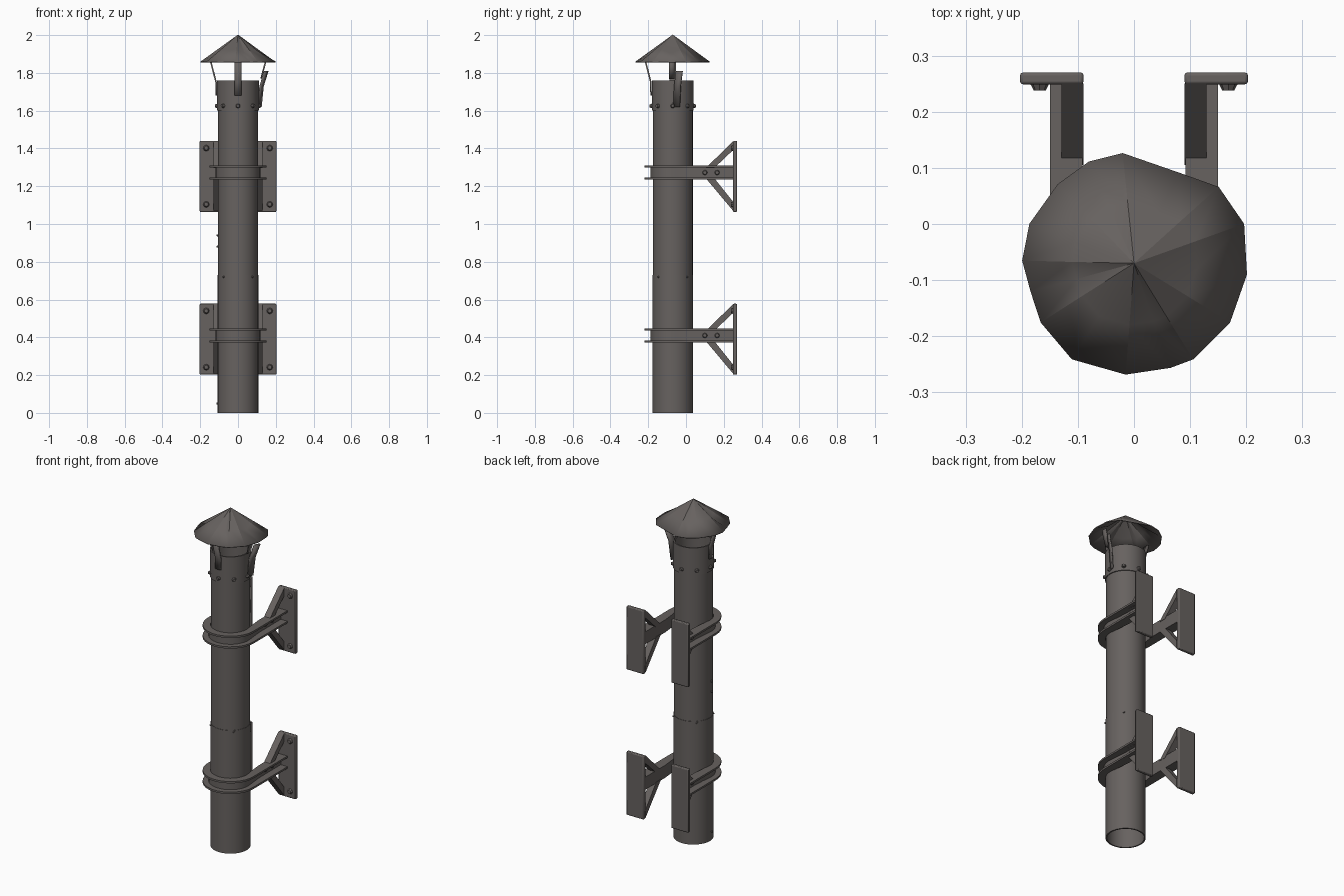
import bpy, bmesh, math
from mathutils import Vector

if "Cube" in bpy.data.objects:
    bpy.data.objects.remove(bpy.data.objects["Cube"])

AXIS_Y = -0.07
steel = bpy.data.materials.new("weathered_steel")
steel.use_nodes = True
COLOUR = (0.135, 0.122, 0.116, 1)
steel.diffuse_color = COLOUR
steel.node_tree.nodes["Principled BSDF"].inputs["Base Color"].default_value = COLOUR


def finish(name, bm, smooth=35, bevel=0, solid=0):
    bmesh.ops.recalc_face_normals(bm, faces=bm.faces)
    mesh = bpy.data.meshes.new(name)
    bm.to_mesh(mesh)
    bm.free()
    mesh.materials.append(steel)
    ob = bpy.data.objects.new(name, mesh)
    bpy.context.collection.objects.link(ob)
    if solid:
        m = ob.modifiers.new("thickness", "SOLIDIFY")
        m.thickness, m.offset = solid, 0
    if bevel:
        m = ob.modifiers.new("bevel", "BEVEL")
        m.width, m.segments = bevel, 2
    bpy.ops.object.select_all(action="DESELECT")
    ob.select_set(True)
    bpy.context.view_layer.objects.active = ob
    if smooth:
        bpy.ops.object.shade_smooth_by_angle(angle=math.radians(smooth))
    return ob


def loft(name, rings, closed_path=False, caps=False, **kw):
    """Skin equal-length closed rings of points."""
    bm = bmesh.new()
    vs = [[bm.verts.new(p) for p in r] for r in rings]
    n = len(rings[0])
    pairs = list(zip(vs, vs[1:])) + ([(vs[-1], vs[0])] if closed_path else [])
    for a, b in pairs:
        for i in range(n):
            j = (i + 1) % n
            bm.faces.new((a[i], a[j], b[j], b[i]))
    if caps:
        bm.faces.new(vs[0])
        bm.faces.new(vs[-1])
    return finish(name, bm, **kw)


def polar(r, deg, z):
    a = math.radians(deg)
    return Vector((r * math.cos(a), AXIS_Y + r * math.sin(a), z))


def tube(name, r, wall, z0, z1, sides=32):
    section = [(r, z0), (r, z1), (r - wall, z1), (r - wall, z0)]
    step = 360 / sides
    return loft(name, [[polar(q, k * step, z) for q, z in section]
                       for k in range(sides)], closed_path=True)


def stud(name, pos, direction, r, length):
    """Round-headed bolt pointing along a direction."""
    bm = bmesh.new()
    bmesh.ops.create_cone(bm, cap_ends=True, segments=8, radius1=r, radius2=r * 0.6, depth=length)
    rot = Vector((0, 0, 1)).rotation_difference(direction).to_matrix().to_4x4()
    bmesh.ops.transform(bm, matrix=rot, verts=bm.verts)
    bmesh.ops.translate(bm, vec=pos, verts=bm.verts)
    finish(name, bm)


def strip(name, path, width_vec, thick=0.008):
    bm = bmesh.new()
    w = Vector(width_vec) / 2
    rows = [(bm.verts.new(Vector(p) - w), bm.verts.new(Vector(p) + w)) for p in path]
    for a, b in zip(rows, rows[1:]):
        bm.faces.new((a[0], a[1], b[1], b[0]))
    finish(name, bm, solid=thick)


def box(name, x0, x1, y0, y1, z0, z1, bevel=0.0):
    bm = bmesh.new()
    bmesh.ops.create_cube(bm, size=1)
    for v in bm.verts:
        v.co = ((x0 + x1) / 2 + v.co.x * (x1 - x0), (y0 + y1) / 2 + v.co.y * (y1 - y0),
                (z0 + z1) / 2 + v.co.z * (z1 - z0))
    finish(name, bm, bevel=bevel)


def prism(name, yz, x0, x1):
    loft(name, [[(x, y, z) for y, z in yz] for x in (x0, x1)], caps=True)


# Pipe sections and the collar at the mouth
tube("lower_pipe", 0.108, 0.008, 0, 0.73)
tube("upper_pipe", 0.106, 0.008, 0.70, 1.75)
tube("top_collar", 0.111, 0.008, 1.60, 1.76)

# Rivets on the collar, the joint and the side seam
for k in range(8):
    d = polar(1, k * 45, 0) - Vector((0, AXIS_Y, 0))
    stud("collar_rivet", polar(0.115, k * 45, 1.625), d, 0.013, 0.014)
    if k % 2:
        stud("joint_rivet", polar(0.109, k * 45, 0.72), d, 0.007, 0.008)
for z in (0.05, 0.88, 0.94):
    stud("seam_rivet", polar(0.109, 190, z), Vector((-1, -0.17, 0)), 0.007, 0.012)

# Battered conical rain cap: irregular rim, creased half-way ring, single peak
rim = [(-.02, .125), (-.08, .11), (-.135, .07), (-.185, 0), (-.198, -.065), (-.183, -.12),
       (-.165, -.175), (-.11, -.24), (-.015, -.267), (.065, -.255), (.105, -.24),
       (.17, -.175), (.2, -.09), (.195, 0), (.15, .065), (.08, .09)]
dents = {1: 0.018, 5: 0.016, 9: 0.02, 12: 0.018}
bm = bmesh.new()
peak = bm.verts.new((0, AXIS_Y, 2.0))
outer = [bm.verts.new((x, y, 1.857)) for x, y in rim]
middle = [bm.verts.new((x * 0.55, AXIS_Y + (y - AXIS_Y) * 0.55, 1.921 - dents.get(i, 0)))
          for i, (x, y) in enumerate(rim)]
for i in range(len(rim)):
    j = (i + 1) % len(rim)
    bm.faces.new((peak, middle[i], middle[j]))
    bm.faces.new((middle[i], outer[i], outer[j], middle[j]))
finish("rain_cap", bm, smooth=20, solid=0.005)

# Cap struts: front and one side whole, the other side snapped in two
for name, deg, across in (("front_strut", 270, (0.036, 0, 0)), ("side_strut", 180, (0, 0.036, 0))):
    strip(name, [polar(r, deg, z) for r, z in ((0.115, 1.68), (0.116, 1.75), (0.145, 1.862))], across)
strip("snapped_strut_top", [(0.122, -0.075, 1.77), (0.147, -0.075, 1.862)], (0, 0.03, 0))
strip("snapped_strut_base", [(0.114, -0.05, 1.62), (0.125, -0.045, 1.73), (0.15, -0.035, 1.81)],
      (0.016, 0.034, 0))


# Wall brackets: outward-facing channel wrapped round the pipe, with arms to the wall plates
def bracket(zc):
    arm = [(0.25, 0.092, 0.150), (0.06, 0.092, 0.150), (0.0, 0.098, 0.150)]
    path = [(Vector((i, y, 0)), Vector((o, y, 0))) for y, i, o in arm]
    path += [(polar(0.108, -a, 0), polar(0.150, -a, 0)) for a in range(0, 181, 12)]
    path += [(Vector((-i, y, 0)), Vector((-o, y, 0))) for y, i, o in reversed(arm)]
    h, t = 0.037, 0.011
    section = [(0, -h), (1, -h), (1, t - h), (0.25, t - h), (0.25, h - t), (1, h - t), (1, h), (0, h)]
    loft("clamp_band", [[i.lerp(o, f) + Vector((0, 0, zc + z)) for f, z in section]
                        for i, o in path], caps=True)
    for s in (-1, 1):
        xs = sorted((s * 0.09, s * 0.203))
        box("wall_plate", *xs, 0.249, 0.27, zc - 0.208, zc + 0.168, bevel=0.005)
        for dz in (-0.168, 0.13):
            stud("plate_bolt", (s * 0.168, 0.245, zc + dz), Vector((0, -1, 0)), 0.018, 0.014)
        for y in (0.1, 0.165):
            stud("arm_bolt", (s * 0.108, y, zc), Vector((s, 0, 0)), 0.016, 0.016)
        prism("upper_brace", [(0.105, zc + 0.025), (0.25, zc + 0.166), (0.25, zc + 0.12),
                              (0.15, zc + 0.025)], s * 0.09, s * 0.129)
        prism("lower_brace", [(0.105, zc - 0.03), (0.15, zc - 0.03), (0.25, zc - 0.155),
                              (0.25, zc - 0.203)], s * 0.09, s * 0.129)


for height in (1.272, 0.41):
    bracket(height)
